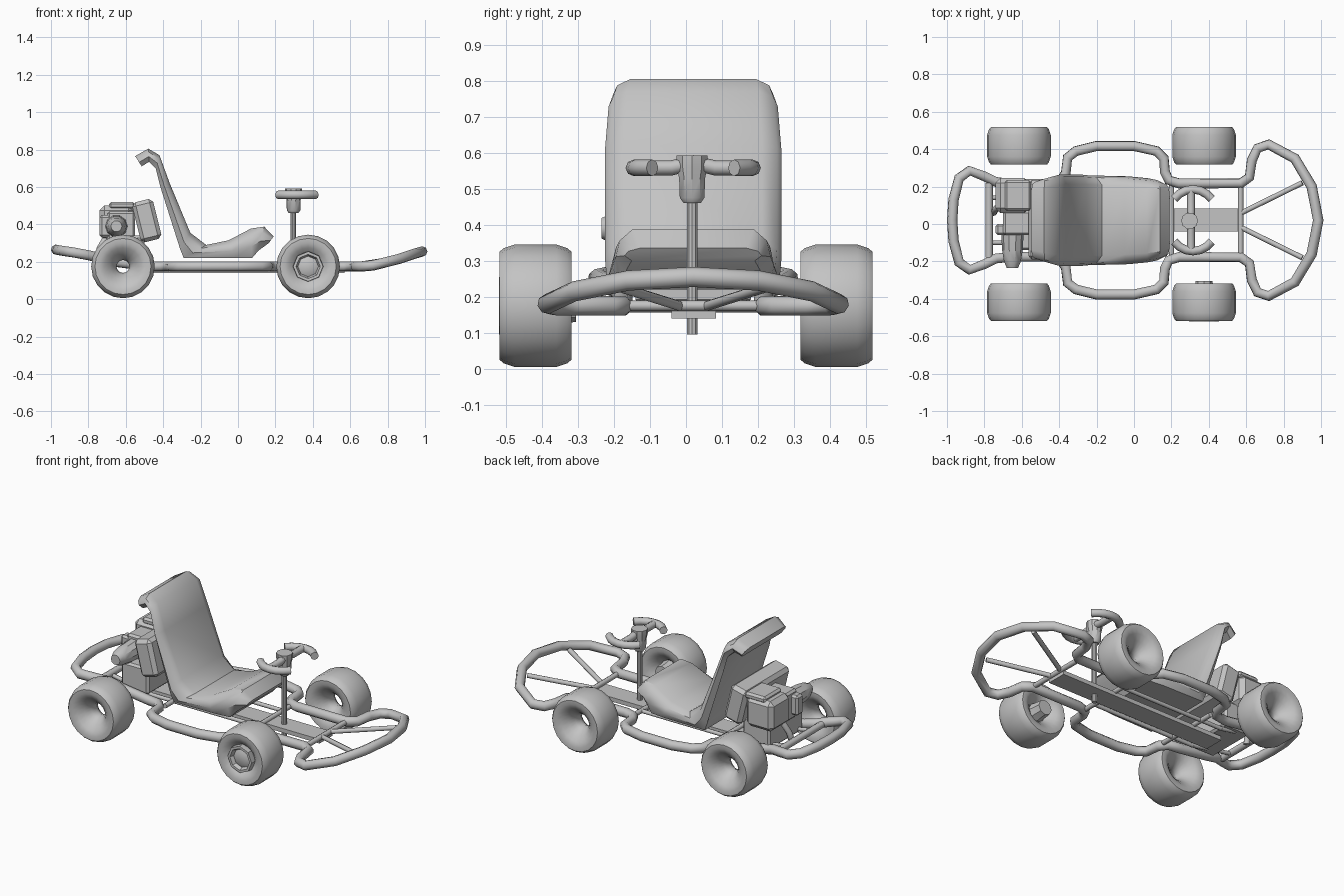
import bpy, bmesh, math
from mathutils import Vector, Matrix

if "Cube" in bpy.data.objects:
    bpy.data.objects.remove(bpy.data.objects["Cube"])

YC = 0.02  # centre line of the chassis

grey = bpy.data.materials.new("plain_grey")
grey.diffuse_color = (0.55, 0.55, 0.55, 1)
grey.use_nodes = True
grey.node_tree.nodes["Principled BSDF"].inputs["Base Color"].default_value = grey.diffuse_color


def finish(obj, angle=35):
    """Give the part its colour and smooth shading with sharp edges."""
    obj.data.materials.clear()
    obj.data.materials.append(grey)
    bpy.ops.object.select_all(action='DESELECT')
    obj.select_set(True)
    bpy.context.view_layer.objects.active = obj
    bpy.ops.object.shade_smooth_by_angle(angle=math.radians(angle))
    return obj


def from_bmesh(name, bm, angle=35):
    bmesh.ops.recalc_face_normals(bm, faces=bm.faces[:])
    mesh = bpy.data.meshes.new(name)
    bm.to_mesh(mesh)
    bm.free()
    obj = bpy.data.objects.new(name, mesh)
    bpy.context.collection.objects.link(obj)
    return finish(obj, angle)


def tube(name, pts, radius, closed=False):
    curve = bpy.data.curves.new(name, 'CURVE')
    curve.dimensions = '3D'
    curve.bevel_depth = radius
    curve.bevel_resolution = 2
    curve.use_fill_caps = True
    sp = curve.splines.new('POLY')
    sp.points.add(len(pts) - 1)
    for p, co in zip(sp.points, pts):
        p.co = (*co, 1)
    sp.use_cyclic_u = closed
    obj = bpy.data.objects.new(name, curve)
    bpy.context.collection.objects.link(obj)
    bpy.ops.object.select_all(action='DESELECT')
    obj.select_set(True)
    bpy.context.view_layer.objects.active = obj
    bpy.ops.object.convert(target='MESH')
    return finish(bpy.context.object, 50)


def box(name, x, y, z, tilt=0, bevel=0.012):
    """Box from its x, y and z ranges, tilted about the y axis."""
    bm = bmesh.new()
    bmesh.ops.create_cube(bm, size=1)
    size = [r[1] - r[0] for r in (x, y, z)]
    mid = Vector([(r[0] + r[1]) / 2 for r in (x, y, z)])
    bmesh.ops.scale(bm, vec=size, verts=bm.verts)
    if bevel:
        bmesh.ops.bevel(bm, geom=bm.edges[:], offset=bevel, segments=1, affect='EDGES')
    bmesh.ops.transform(bm, matrix=Matrix.Translation(mid) @ Matrix.Rotation(tilt, 4, 'Y'),
                        verts=bm.verts)
    return from_bmesh(name, bm)


def lathe(name, profile, centre, axis='Y', sides=20, closed=False, angle=35):
    """Turn (along, radius) points around the y or z axis."""
    bm = bmesh.new()
    rings = []
    for along, r in profile:
        ring = []
        for i in range(sides):
            a = 2 * math.pi * i / sides
            c, s = r * math.cos(a), r * math.sin(a)
            off = (c, along, s) if axis == 'Y' else (c, s, along)
            ring.append(bm.verts.new(Vector(centre) + Vector(off)))
        rings.append(ring)
    pairs = list(zip(rings, rings[1:]))
    if closed:
        pairs.append((rings[-1], rings[0]))
    else:
        bm.faces.new(rings[0])
        bm.faces.new(rings[-1])
    for a, b in pairs:
        for i in range(sides):
            j = (i + 1) % sides
            bm.faces.new((a[i], a[j], b[j], b[i]))
    return from_bmesh(name, bm, angle)


# Bent tube frame: front bumper, rails, side bars and rear bumper in one loop
half = [(.985, 0, .255), (.95, .18, .245), (.86, .33, .215), (.72, .405, .18),
        (.66, .385, .175), (.63, .32, .175), (.617, .23, .175), (.57, .197, .175),
        (.24, .197, .175), (.185, .215, .175), (.165, .26, .175), (.16, .33, .175),
        (.12, .37, .175), (0, .397, .175), (-.2, .397, .175), (-.31, .37, .175),
        (-.355, .335, .175), (-.365, .25, .175), (-.4, .205, .175), (-.47, .195, .175),
        (-.66, .195, .2), (-.74, .205, .22), (-.8, .235, .235), (-.88, .265, .25),
        (-.935, .225, .258), (-.965, .11, .263), (-.972, 0, .265)]
loop = half + [(x, -y, z) for x, y, z in half[-2:0:-1]]
tube("frame_tube", [(x, y + YC, z) for x, y, z in loop], 0.028, closed=True)

# Cross bars, bumper struts and inner rails
for name, x, z, r in (("front_cross_bar", .57, .175, .015), ("middle_cross_bar", .2, .17, .014),
                      ("seat_cross_bar", -.36, .17, .014), ("rear_cross_bar", -.775, .225, .02)):
    tube(name, [(x, YC - .2, z), (x, YC + .2, z)], r)
for s in (-1, 1):
    tube("bumper_strut", [(.575, YC + s * .04, .175), (.9, YC + s * .2, .225)], .014)
    tube("inner_rail", [(.2, YC + s * .12, .17), (-.5, YC + s * .12, .17)], .012)
    tube("inner_rail_rear", [(-.5, YC + s * .12, .17), (-.775, YC + s * .12, .22)], .012)
box("centre_beam", (-.55, .57), (-.04, .083), (.14, .165), bevel=0)

# Wheels: rounded tyres dished towards a small centre hole
tyre = [(-.1, .125), (-.1, .15), (-.088, .16), (-.058, .17), (.058, .17), (.088, .16), (.1, .15),
        (.1, .125), (.088, .1), (.062, .07), (.03, .045), (0, .034), (-.03, .045),
        (-.062, .07), (-.088, .1)]
for label, x in (("rear", -.615), ("front", .375)):
    for s in (-1, 1):
        lathe(label + "_wheel", tyre, (x, s * .418, .175), closed=True, angle=50)
lathe("wheel_hub", [(-.09, .035), (-.08, .055), (-.102, .065), (-.102, .08), (-.06, .082),
                    (.06, .05), (.113, .045)], (.375, -.418, .175), sides=8)

# Seat: pairs of upper and lower outline points with a half width, lofted along the side outline
stations = [((-.55, .765), (-.515, .71), .205), ((-.48, .805), (-.475, .735), .222),
            ((-.42, .77), (-.44, .70), .235), ((-.365, .62), (-.415, .60), .245),
            ((-.255, .355), (-.31, .27), .245), ((-.17, .29), (-.29, .22), .24),
            ((-.05, .315), (-.02, .22), .235), ((.07, .378), (.075, .22), .225),
            ((.14, .388), (.11, .26), .215), ((.19, .335), (.165, .30), .19)]
bm = bmesh.new()
rings = []
for top, low, w in stations:
    t, l = Vector(top), Vector(low)
    section = [(-.78, 0), (.78, 0), (.95, .25), (1, .6), (.9, 1), (-.9, 1), (-1, .6), (-.95, .25)]
    ring = []
    for k, f in section:
        p = t.lerp(l, f)
        ring.append(bm.verts.new((p.x, YC + k * w, p.y)))
    rings.append(ring)
back_panel = []
for n, (a, b) in enumerate(zip(rings, rings[1:])):
    for i in range(8):
        j = (i + 1) % 8
        f = bm.faces.new((a[i], a[j], b[j], b[i]))
        if i == 4 and 2 <= n <= 3:
            back_panel.append(f)
bm.faces.new(rings[0])
bm.faces.new(rings[-1])
bmesh.ops.recalc_face_normals(bm, faces=bm.faces[:])
# recessed panel on the back of the seat
bmesh.ops.inset_region(bm, faces=back_panel, thickness=.03, depth=-.015)
from_bmesh("seat", bm, 40)

# Steering column, head, spoke and two curved grips
lathe("steering_column", [(.095, .015), (.5, .015)], (.295, YC - .003, 0), 'Z', 10)
lathe("steering_head", [(.46, .025), (.475, .036), (.53, .038), (.56, .045), (.592, .045)],
      (.297, YC - .003, 0), 'Z', 10)
tube("steering_spoke", [(.305, YC - .16, .558), (.305, YC - .06, .558), (.305, YC, .572),
                        (.305, YC + .06, .558), (.305, YC + .16, .558)], .021)
for s in (-1, 1):
    arc = []
    for i in range(7):
        a = math.radians(-48 + 16 * i)
        arc.append((.315 + .135 * math.sin(a), YC + s * (.01 + .155 * math.cos(a)), .558))
    tube("steering_grip", arc, .023)

# Engine behind the seat
box("engine_block", (-.74, -.56), (.06, .245), (.32, .5), bevel=.025)
box("engine_top", (-.69, -.55), (.07, .235), (.48, .52))
box("engine_core", (-.7, -.55), (-.06, .07), (.3, .47))
box("engine_side", (-.74, -.55), (-.06, .0), (.33, .45))
box("engine_mount", (-.68, -.5), (-.14, .18), (.18, .34))
box("fan_housing", (-.545, -.43), (-.19, .235), (.31, .53), tilt=math.radians(-14), bevel=.02)

# Exhaust horn tapering towards the side, with a small down pipe
lathe("exhaust_horn", [(-.235, .03), (-.2, .045), (-.14, .055), (-.05, .06)],
      (-.65, 0, .39), sides=10)
tube("exhaust_pipe", [(-.7, .1, .34), (-.74, .08, .27), (-.75, .06, .2)], .018)
